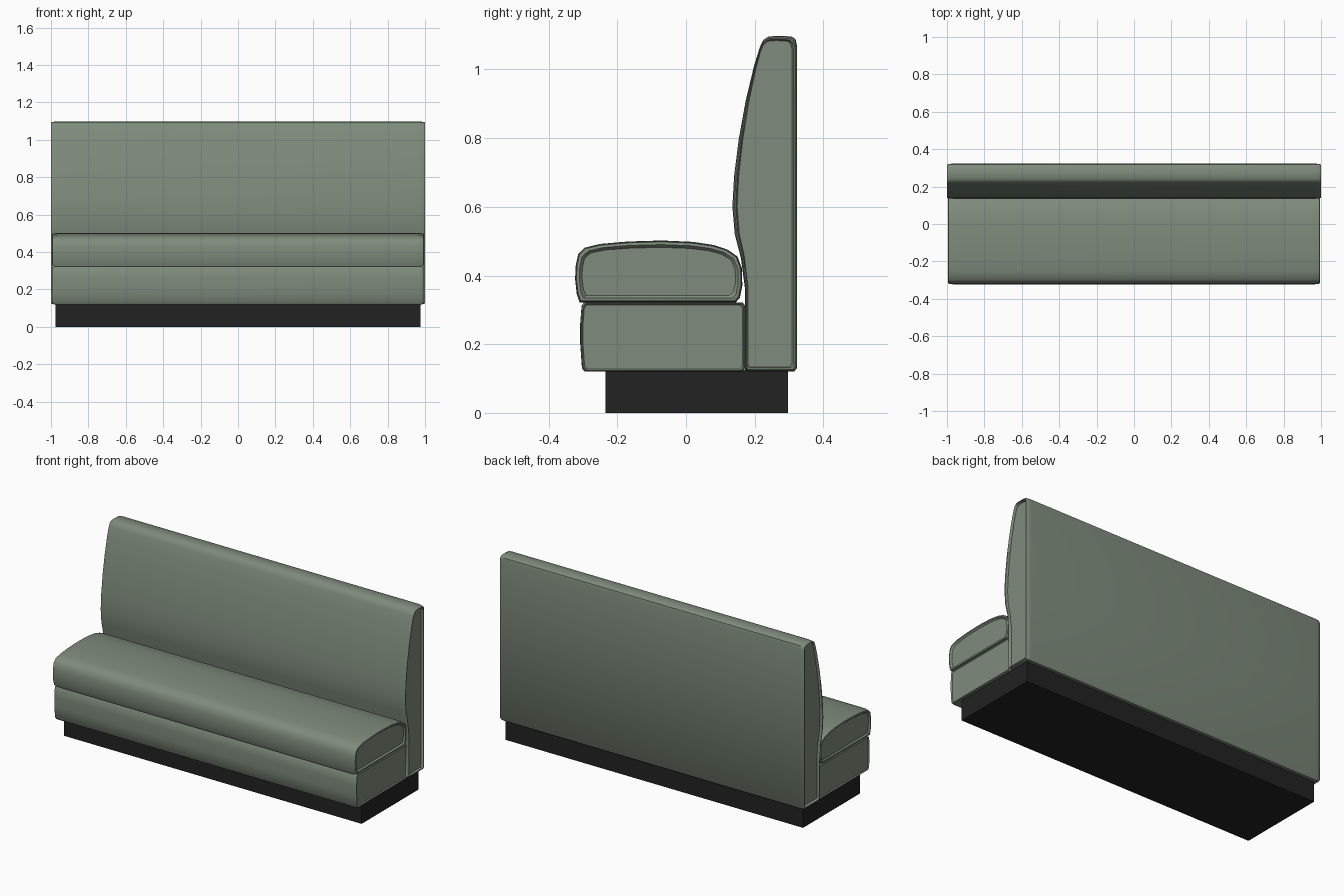
import bpy, bmesh

cube = bpy.data.objects.get("Cube")
if cube:
    bpy.data.objects.remove(cube, do_unlink=True)


def material(name, color, roughness):
    m = bpy.data.materials.new(name)
    m.use_nodes = True
    m.diffuse_color = color
    bsdf = m.node_tree.nodes["Principled BSDF"]
    bsdf.inputs["Base Color"].default_value = color
    bsdf.inputs["Roughness"].default_value = roughness
    return m


green = material("sage green upholstery", (0.21, 0.26, 0.20, 1), 0.6)
black = material("black plinth", (0.016, 0.016, 0.016, 1), 0.7)


def loft(name, profile, stations, mat):
    """Sweep a (y, z) profile along x, drawn in by an inset at each station."""
    ys, zs = zip(*profile)
    cy, cz = (min(ys) + max(ys)) / 2, (min(zs) + max(zs)) / 2
    hy, hz = (max(ys) - min(ys)) / 2, (max(zs) - min(zs)) / 2
    mirrored = [(-x, i) for x, i in stations] + [(x, i) for x, i in reversed(stations)]
    bm = bmesh.new()
    rings = [[bm.verts.new((x, cy + (y - cy) * (1 - i / hy), cz + (z - cz) * (1 - i / hz)))
              for y, z in profile] for x, i in mirrored]
    n = len(profile)
    for a, b in zip(rings, rings[1:]):
        for k in range(n):
            bm.faces.new((a[k], a[(k + 1) % n], b[(k + 1) % n], b[k]))
    bm.faces.new(rings[0])
    bm.faces.new(rings[-1])
    bmesh.ops.recalc_face_normals(bm, faces=bm.faces)
    mesh = bpy.data.meshes.new(name)
    bm.to_mesh(mesh)
    bm.free()
    mesh.materials.append(mat)
    obj = bpy.data.objects.new(name, mesh)
    bpy.context.collection.objects.link(obj)
    bpy.ops.object.select_all(action="DESELECT")
    obj.select_set(True)
    bpy.context.view_layer.objects.active = obj
    bpy.ops.object.shade_smooth_by_angle(angle=0.7)
    return obj


# Rounded, gently bulging ends shared by the padded parts
padded_end = [(0.985, 0.02), (0.994, 0.012), (0.992, 0.004), (0.975, 0.001), (0.94, 0)]

# Backrest: flat rear, swelling front, rolled top
loft("backrest", [
    (0.172, 0.125), (0.172, 0.36), (0.160, 0.45), (0.142, 0.52), (0.135, 0.60),
    (0.140, 0.69), (0.154, 0.80), (0.174, 0.91), (0.198, 1.01), (0.215, 1.065),
    (0.225, 1.086), (0.240, 1.096), (0.270, 1.098), (0.308, 1.096), (0.319, 1.088),
    (0.323, 1.07), (0.323, 0.13), (0.315, 0.12), (0.18, 0.12)],
    [(0.985, 0.014), (0.998, 0.010), (1.0, 0.006), (0.992, 0.002), (0.97, 0)], green)

# Seat cushion: crowned top and soft front edge
loft("seat_cushion", [
    (-0.31, 0.322), (-0.318, 0.345), (-0.323, 0.39), (-0.321, 0.43), (-0.314, 0.462),
    (-0.295, 0.481), (-0.25, 0.492), (-0.17, 0.499), (-0.07, 0.502), (0.02, 0.498),
    (0.08, 0.489), (0.12, 0.476), (0.15, 0.455), (0.163, 0.42), (0.164, 0.37),
    (0.157, 0.335), (0.145, 0.322)], padded_end, green)

# Upholstered box under the cushion
loft("seat_box", [
    (-0.295, 0.12), (-0.303, 0.13), (-0.308, 0.20), (-0.308, 0.26), (-0.304, 0.312),
    (-0.297, 0.322), (0.165, 0.322), (0.172, 0.312), (0.172, 0.13), (0.165, 0.12)],
    [(0.985, 0.008), (0.992, 0.004), (0.988, 0.001), (0.975, 0)], green)

# Recessed plinth
loft("plinth", [(-0.235, 0), (-0.235, 0.125), (0.297, 0.125), (0.297, 0)],
     [(0.976, 0)], black)
